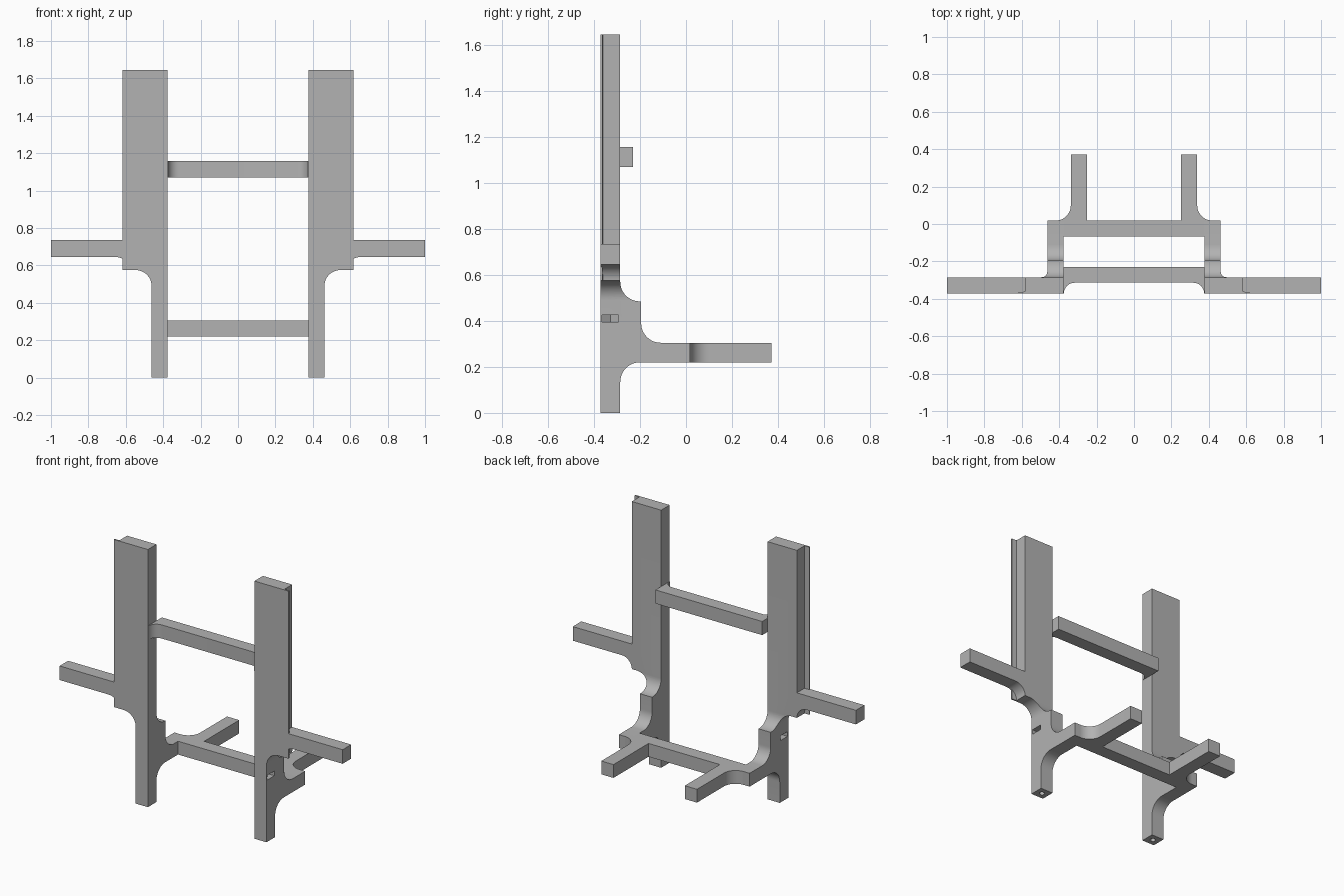
import bpy, bmesh
from math import cos, sin, radians
from mathutils import Vector

if "Cube" in bpy.data.objects:
    bpy.data.objects.remove(bpy.data.objects["Cube"])

grey = bpy.data.materials.new("plain grey")
grey.use_nodes = True
grey.diffuse_color = (0.45, 0.45, 0.45, 1)
grey.node_tree.nodes["Principled BSDF"].inputs["Base Color"].default_value = (0.45, 0.45, 0.45, 1)


def arc(cx, cy, r, start, end, steps=12):
    angles = [radians(start + (end - start) * i / steps) for i in range(steps + 1)]
    return [(cx + r * cos(a), cy + r * sin(a)) for a in angles]


def prism(name, outline, axis, low, high):
    """Extrude a 2D outline along one axis; the outline uses the other two axes in order."""
    def place(p, d):
        co = list(p)
        co.insert("xyz".index(axis), d)
        return Vector(co)

    bm = bmesh.new()
    face = bm.faces.new([bm.verts.new(place(p, low)) for p in outline])
    new = bmesh.ops.extrude_face_region(bm, geom=[face])["geom"]
    shift = place((0, 0), high - low)
    bmesh.ops.translate(bm, vec=shift, verts=[v for v in new if isinstance(v, bmesh.types.BMVert)])
    bmesh.ops.recalc_face_normals(bm, faces=bm.faces)
    mesh = bpy.data.meshes.new(name)
    bm.to_mesh(mesh)
    bm.free()
    mesh.materials.append(grey)
    obj = bpy.data.objects.new(name, mesh)
    bpy.context.collection.objects.link(obj)
    return obj


def bake(obj):
    graph = bpy.context.evaluated_depsgraph_get()
    mesh = bpy.data.meshes.new_from_object(obj.evaluated_get(graph))
    obj.modifiers.clear()
    obj.data = mesh


def combine(obj, tool, operation):
    mod = obj.modifiers.new("combine", 'BOOLEAN')
    mod.object, mod.operation, mod.solver = tool, operation, 'EXACT'
    bake(obj)
    bpy.data.objects.remove(tool)


def mirror(obj):
    obj.modifiers.new("mirror", 'MIRROR').use_mirror_merge = False
    bake(obj)


FRONT, BACK, TOP = -0.372, -0.286, 1.645
INNER, OUTER, BLOCK = 0.376, 0.462, 0.583
BEAM_LOW, BEAM_HIGH, REAR = 0.22, 0.305, 0.018

# Side pillars: leg, post and arm silhouette, shaped by the side silhouette
front_outline = ([(INNER, 0), (OUTER, 0)]
                 + arc(OUTER + 0.085, 0.49, 0.085, 180, 90)
                 + arc(BLOCK + 0.07, 0.575, 0.07, 180, 90)
                 + [(1, 0.645), (1, 0.735), (BLOCK, 0.735), (BLOCK, TOP), (INNER, TOP)])
side_outline = ([(FRONT, -0.1), (BACK, -0.1)]
                + arc(BACK + 0.086, 0.134, 0.086, 180, 90)
                + [(REAR, BEAM_LOW), (REAR, BEAM_HIGH)]
                + arc(-0.11, BEAM_HIGH + 0.085, 0.085, 270, 180)
                + [(-0.195, 0.485)]
                + arc(BACK + 0.085, 0.57, 0.085, 270, 180)
                + [(BACK, 1.8), (FRONT, 1.8)])
pillars = prism("side_pillars", front_outline, "y", -0.5, 0.2)
combine(pillars, prism("side_shape", side_outline, "x", 0.3, 1.2), 'INTERSECT')

# Nut pocket in the outer face, and the bolt hole that meets it from below
pocket = [(0.5, -0.365), (0.5, -0.293), (0.415, -0.293), (0.392, -0.329), (0.415, -0.365)]
combine(pillars, prism("pocket_cutter", pocket, "z", 0.395, 0.425), 'DIFFERENCE')
bolt = arc(0.419, -0.329, 0.016, 0, 337.5, 15)
combine(pillars, prism("bolt_cutter", bolt, "z", -0.1, 0.41), 'DIFFERENCE')
mirror(pillars)

# Thin flange along the outer front edge of each post
flange = [(BLOCK - 0.01, FRONT), (0.617, FRONT), (0.617, -0.364), (BLOCK - 0.01, -0.361)]
flanges = prism("post_flanges", flange, "z", 0.575, TOP)
mirror(flanges)

# Rear beam of the base
half = OUTER - 0.001
beam = prism("base_beam", [(-half, -0.068), (half, -0.068), (half, REAR), (-half, REAR)],
             "z", BEAM_LOW, BEAM_HIGH)

# Rear feet with a rounded outer corner
foot = ([(0.252, REAR - 0.01), (0.42, REAR - 0.01)]
        + arc(0.42, REAR + 0.082, 0.082, 270, 180)
        + [(0.338, 0.372), (0.252, 0.372)])
feet = prism("rear_feet", foot, "z", BEAM_LOW, BEAM_HIGH)
mirror(feet)

# Upper crossbar with rounded front corners where it meets the posts
corner = arc(0.317, FRONT, 0.058, 0, 90)
crossbar = ([(0.377, -0.23), (0.377, FRONT)] + corner
            + [(-x, y) for x, y in reversed(corner)]
            + [(-0.377, FRONT), (-0.377, -0.23)])
bar = prism("upper_crossbar", crossbar, "z", 1.07, 1.157)

bpy.ops.object.select_all(action='DESELECT')
for obj in (pillars, flanges, beam, feet, bar):
    obj.select_set(True)
bpy.context.view_layer.objects.active = pillars
bpy.ops.object.shade_smooth_by_angle(angle=radians(30))
